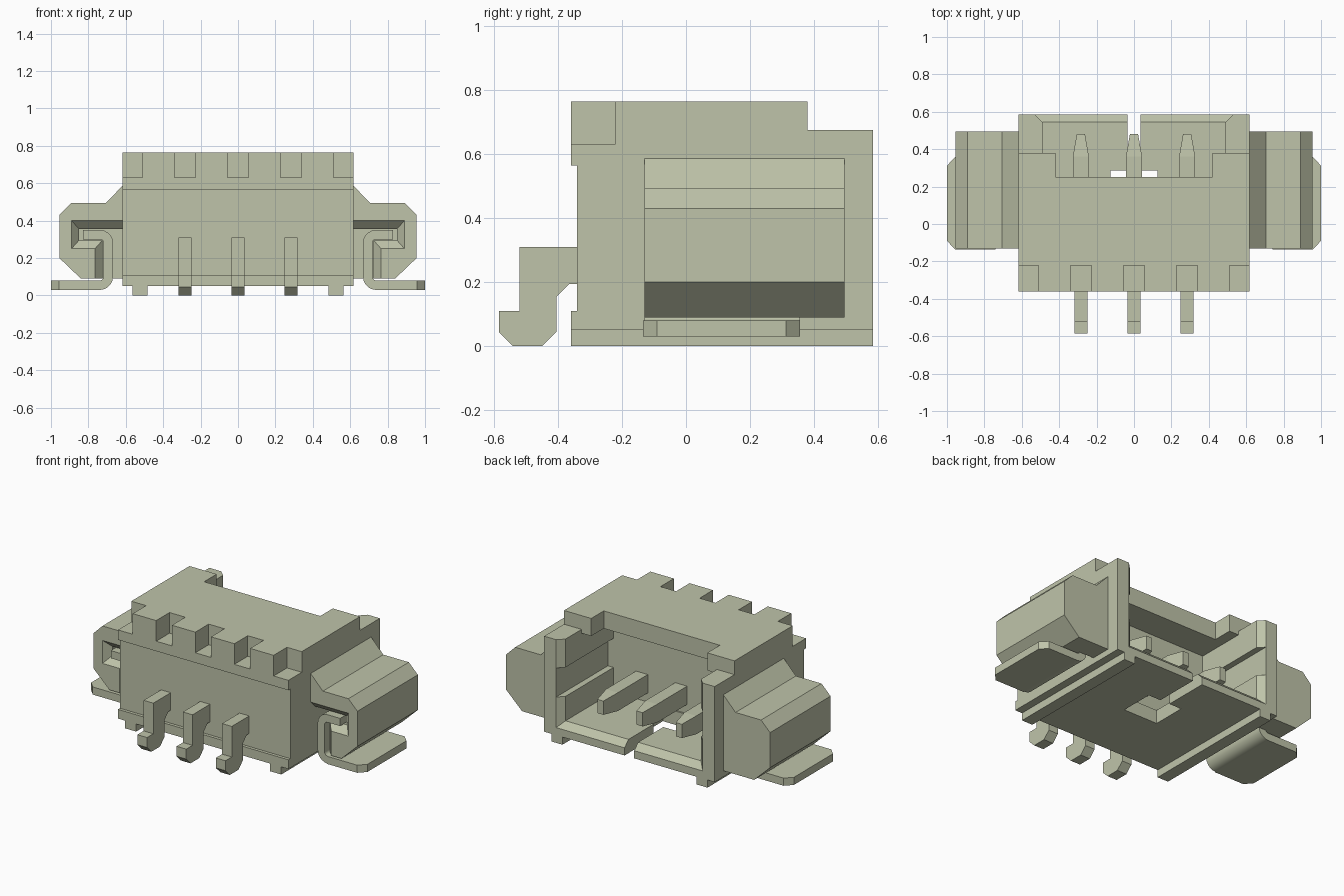
import bpy, bmesh, math
from mathutils import Vector

cube = bpy.data.objects.get("Cube")
if cube:
    bpy.data.objects.remove(cube, do_unlink=True)

mat = bpy.data.materials.new("khaki_grey")
mat.use_nodes = True
colour = (0.52, 0.55, 0.40, 1)
mat.diffuse_color = colour
mat.node_tree.nodes["Principled BSDF"].inputs["Base Color"].default_value = colour


def loft(name, rings):
    """Solid through matching rings of points, closed at both ends."""
    bm = bmesh.new()
    loops = [[bm.verts.new(p) for p in ring] for ring in rings]
    n = len(loops[0])
    bm.faces.new(loops[0])
    bm.faces.new(loops[-1])
    for a, b in zip(loops, loops[1:]):
        for i in range(n):
            j = (i + 1) % n
            bm.faces.new((a[i], a[j], b[j], b[i]))
    bmesh.ops.recalc_face_normals(bm, faces=bm.faces)
    mesh = bpy.data.meshes.new(name)
    bm.to_mesh(mesh)
    bm.free()
    mesh.materials.append(mat)
    obj = bpy.data.objects.new(name, mesh)
    bpy.context.collection.objects.link(obj)
    return obj


def rect(x, y, z):
    return [(x[0], y, z[0]), (x[1], y, z[0]), (x[1], y, z[1]), (x[0], y, z[1])]


def box(name, x, y, z):
    return loft(name, [rect(x, y[0], z), rect(x, y[1], z)])


def prism_y(name, profile, y0, y1):
    return loft(name, [[(x, y, z) for x, z in profile] for y in (y0, y1)])


def cut(obj, cutter):
    cutter.hide_render = True
    mod = obj.modifiers.new("cut", "BOOLEAN")
    mod.operation = "DIFFERENCE"
    mod.solver = "EXACT"
    mod.object = cutter
    bpy.context.view_layer.objects.active = obj
    bpy.ops.object.modifier_apply(modifier=mod.name)
    bpy.data.objects.remove(cutter, do_unlink=True)


def rounded(path, radius, steps=5):
    """Round the inner corners of an open right-angled path."""
    pts = [Vector(p) for p in path]
    out = [pts[0]]
    for a, b, c in zip(pts, pts[1:], pts[2:]):
        u, v = (a - b).normalized(), (c - b).normalized()
        centre = b + (u + v) * radius
        for i in range(steps + 1):
            t = math.pi / 2 * i / steps
            out.append(centre - v * radius * math.cos(t) - u * radius * math.sin(t))
    return out + [pts[-1]]


def band(path, half):
    """Outline of a strip of even thickness along a path."""
    left, right = [], []
    for i, p in enumerate(path):
        d = (path[min(i + 1, len(path) - 1)] - path[max(i - 1, 0)]).normalized()
        n = Vector((-d.y, d.x)) * half
        left.append(p + n)
        right.append(p - n)
    return left + right[::-1]


# Housing shell: side profile with lips along the front
W = 0.617
side = [(-0.36, 0.05), (-0.36, 0.11), (-0.34, 0.11), (-0.34, 0.565), (-0.36, 0.565),
        (-0.36, 0.765), (0.38, 0.765), (0.38, 0.675), (0.585, 0.675), (0.585, 0.05)]
housing = loft("housing", [[(x, y, z) for y, z in side] for x in (-W, W)])

# Cavity with a flared mouth, then guide grooves in both side walls
cut(housing, loft("cavity_cutter", [
    rect((-0.49, 0.49), 0.05, (0.14, 0.65)),
    rect((-0.49, 0.49), 0.545, (0.14, 0.65)),
    rect((-0.54, 0.54), 0.595, (0.09, 0.65))]))
cut(housing, box("groove_cutter", (-0.53, 0.53), (0.05, 0.6), (0.30, 0.49)))

# Opening above the mouth and recess in the roof edge
cut(housing, loft("mouth_cutter", [
    rect((-0.49, 0.49), 0.38, (0.6, 0.8)),
    rect((-0.49, 0.49), 0.545, (0.6, 0.8)),
    rect((-0.54, 0.54), 0.595, (0.6, 0.8))]))
cut(housing, box("roof_cutter", (-0.42, 0.42), (0.25, 0.4), (0.6, 0.8)))

# T-shaped opening in the floor
cut(housing, box("floor_window_cutter", (-0.125, 0.125), (0.06, 0.285), (0, 0.2)))
cut(housing, box("floor_slot_cutter", (-0.035, 0.035), (0.27, 0.62), (0, 0.2)))

# Notches along the top front edge
for x, half in ((-0.61, 0.1), (-0.283, 0.057), (0, 0.057), (0.283, 0.057), (0.61, 0.1)):
    cut(housing, box("notch_cutter", (x - half, x + half), (-0.4, -0.222), (0.63, 0.8)))

# Contact pins: bent tail in front, tapered blade inside
tail = [(-0.3, 0.31), (-0.52, 0.31), (-0.52, 0.11), (-0.585, 0.11), (-0.585, 0.045),
        (-0.54, 0), (-0.45, 0), (-0.405, 0.045), (-0.405, 0.155), (-0.365, 0.195), (-0.3, 0.195)]
for i, x in enumerate((-0.284, 0, 0.284)):
    loft(f"pin_tail_{i + 1}", [[(x + s, y, z) for y, z in tail] for s in (-0.035, 0.035)])
    loft(f"pin_blade_{i + 1}", [
        rect((x - w, x + w), y, z) for w, y, z in
        ((0.043, 0.0, (0.2, 0.32)), (0.043, 0.36, (0.2, 0.32)), (0.022, 0.48, (0.215, 0.305)))])

# Side parts, built for each side
pod = [(0.6, 0.605), (0.705, 0.495), (0.89, 0.495), (0.955, 0.43),
       (0.955, 0.2), (0.84, 0.09), (0.6, 0.09)]
wide = [(0.58, 0.4), (0.89, 0.4), (0.89, 0.25), (0.765, 0.25), (0.765, 0.05), (0.58, 0.05)]
narrow = [(0.58, 0.355), (0.85, 0.355), (0.85, 0.295), (0.725, 0.295), (0.725, 0.05), (0.58, 0.05)]
foot = [(0.74, -0.135), (0.957, -0.135), (1, -0.09), (1, 0.312), (0.957, 0.357), (0.74, 0.357)]
bend = band(rounded([(0.74, 0.055), (0.693, 0.055), (0.693, 0.325), (0.83, 0.325)], 0.045), 0.025)

for s, label in ((1, "left"), (-1, "right")):
    # Runner under the housing
    box(f"runner_{label}", sorted((s * 0.485, s * 0.565)), (-0.36, 0.585), (0, 0.06))
    # Pod with a stepped pocket, flared at the front
    body = prism_y(f"side_pod_{label}", [(s * x, z) for x, z in pod], -0.13, 0.495)
    cut(body, loft("pocket_cutter", [
        [(s * x, y, z) for x, z in ring]
        for ring, y in ((wide, -0.14), (wide, -0.13), (narrow, -0.085), (narrow, 0.36))]))
    # Bent metal tab and its flat solder foot
    tab = prism_y(f"solder_tab_{label}", [(s * x, z) for x, z in bend], -0.13, 0.357)
    bpy.ops.object.select_all(action="DESELECT")
    tab.select_set(True)
    bpy.context.view_layer.objects.active = tab
    bpy.ops.object.shade_smooth_by_angle(angle=math.radians(30))
    loft(f"solder_foot_{label}", [[(s * x, y, z) for x, y in foot] for z in (0.03, 0.08)])
